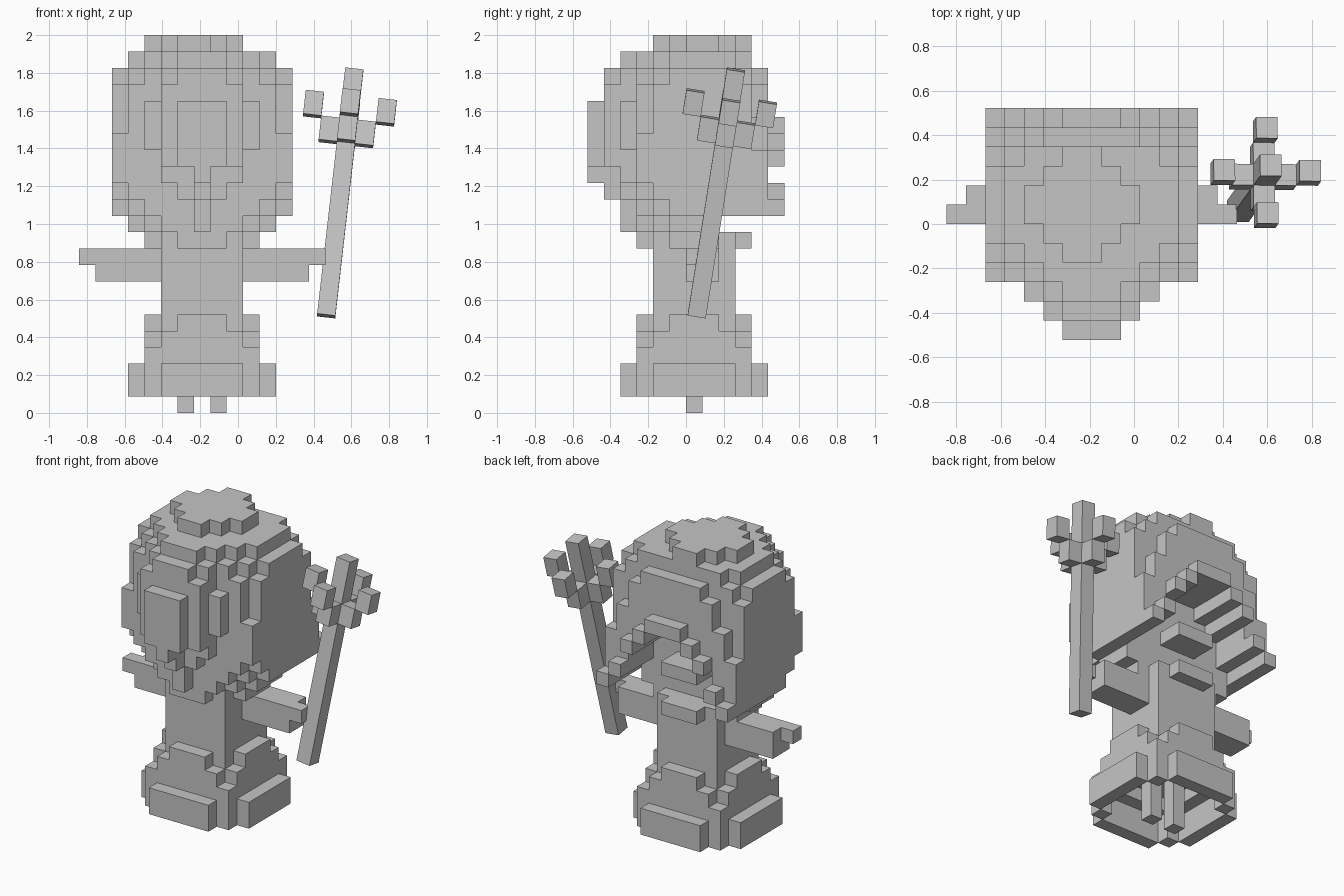
import bpy, bmesh, math
from mathutils import Vector, Matrix

if "Cube" in bpy.data.objects:
    bpy.data.objects.remove(bpy.data.objects["Cube"])

U = 2 / 23                      # size of one block
X0 = -0.19                      # the figure stands left of centre, beside the staff
mat = bpy.data.materials.new("grey")
mat.diffuse_color = (0.56, 0.56, 0.56, 1)
mat.use_nodes = True
mat.node_tree.nodes["Principled BSDF"].inputs["Base Color"].default_value = mat.diffuse_color


def finish(name, bm):
    bmesh.ops.remove_doubles(bm, verts=bm.verts, dist=1e-5)
    bmesh.ops.dissolve_limit(bm, angle_limit=0.01, verts=bm.verts, edges=bm.edges)
    me = bpy.data.meshes.new(name)
    bm.to_mesh(me)
    bm.free()
    me.materials.append(mat)
    ob = bpy.data.objects.new(name, me)
    bpy.context.collection.objects.link(ob)
    return ob


def blocks(name, cells):
    """Outer skin of a set of (i, j, k) unit blocks."""
    bm = bmesh.new()
    for c in cells:
        for axis in range(3):
            for s in (0, 1):
                n = list(c)
                n[axis] += 2 * s - 1
                if tuple(n) in cells:
                    continue
                a, b = (axis + 1) % 3, (axis + 2) % 3
                quad = []
                for da, db in ((0, 0), (1, 0), (1, 1), (0, 1)):
                    p = list(c)
                    p[axis] += s
                    p[a] += da
                    p[b] += db
                    quad.append(bm.verts.new((X0 + (p[0] - 0.5) * U, p[1] * U, p[2] * U)))
                bm.faces.new(quad if s else quad[::-1])
    return finish(name, bm)


def box(i0, i1, j0, j1, z0, z1):
    return {(i, j, k) for i in range(i0, i1 + 1) for j in range(j0, j1 + 1)
            for k in range(z0, z1)}


def slices(table):
    """Symmetric boxes (half width, bottom, top) for each depth row."""
    cells = set()
    for j, rows in table.items():
        for w, z0, z1 in rows:
            cells |= box(-w, w, j, j, z0, z1)
    return cells


def plus(a, b, z0, z1):
    return box(-a, a, -b, b, z0, z1) | box(-b, b, -a, a, z0, z1)


# robe: stepped hollow skirt with a square torso
robe = plus(4, 2, 1, 3) | box(-3, 3, -3, 3, 1, 4) | plus(3, 2, 4, 5) | plus(3, 1, 5, 6)
robe |= box(-2, 2, -2, 2, 5, 10)
robe -= plus(3, 2, 1, 3) | box(-2, 2, -2, 2, 3, 4)
blocks("robe", robe)

# legs and arms, mirrored
for s, side in ((-1, "left"), (1, "right")):
    blocks(side + "_leg", box(s, s, 0, 0, 0, 4))
    lo, hi = sorted((3 * s, 6 * s))
    blocks(side + "_arm", box(lo, hi, 0, 1, 8, 10) | box(7 * s, 7 * s, 0, 0, 9, 10))

# hood: bulging rounded side
hood = slices({
    -6: [(1, 15, 19), (0, 14, 15)],
    -5: [(2, 15, 20), (1, 15, 21), (0, 13, 15)],
    -4: [(3, 16, 19), (2, 14, 21), (1, 13, 22), (0, 11, 13)],
    -3: [(5, 14, 17), (4, 13, 20), (3, 12, 21), (2, 11, 22), (1, 10, 22)],
    -2: [(5, 13, 20), (4, 12, 21), (3, 11, 22), (2, 10, 22)],
})
# hood: broad middle and the stepped rim around the face
core = [(5, 12, 21), (4, 11, 22), (3, 10, 22)]
hood |= slices({
    -1: core, 0: core, 1: core,
    2: [(5, 12, 21), (4, 12, 22)],
    3: [(5, 12, 20), (4, 12, 21), (3, 12, 22)],
    4: [(5, 12, 16), (4, 12, 18), (3, 12, 20), (2, 12, 21)],
    5: [(5, 12, 13), (4, 12, 14), (3, 12, 16), (2, 12, 17), (1, 12, 18)],
})
# crown disc on top
for j, (a, b) in {-2: (-1, 0), -1: (-2, 1), 0: (-3, 2), 1: (-3, 2), 2: (-2, 1), 3: (-1, 0)}.items():
    hood |= box(a, b, j, j, 22, 23)
# arched face opening
for k, w in {12: 4, 13: 3, 14: 3, 15: 2, 16: 1}.items():
    hood -= box(-w, w, 2, 5, k, k + 1)
# mouth piece and collar inside the opening
hood |= box(-1, 1, 2, 3, 13, 14) | box(-2, 2, 2, 2, 10, 11) | box(-1, 1, 3, 3, 10, 11)
blocks("hood", hood)

# staff: leaning pole with a four-armed crown
d = Vector((0.114, 0.159, 1)).normalized()
lean = Matrix.Translation((0.467, 0.057, 0.513)) @ \
    Vector((0, 0, 1)).rotation_difference(d).to_matrix().to_4x4()
W, H, L = 0.097, 0.128, 1.328


def staff_part(name, x, y, z, h):
    bm = bmesh.new()
    bmesh.ops.create_cube(bm, size=1, matrix=lean @ Matrix.Translation((x, y, z))
                          @ Matrix.Diagonal((W, W, h, 1)))
    finish(name, bm)


staff_part("staff_pole", 0, 0, L / 2, L)
for n in range(4):
    x, y = round(math.cos(n * math.pi / 2)), round(math.sin(n * math.pi / 2))
    staff_part("crown_arm", x * W, y * W, 0.993, H)
    staff_part("crown_tip", 2 * x * W, 2 * y * W, 0.993 + H, H)
